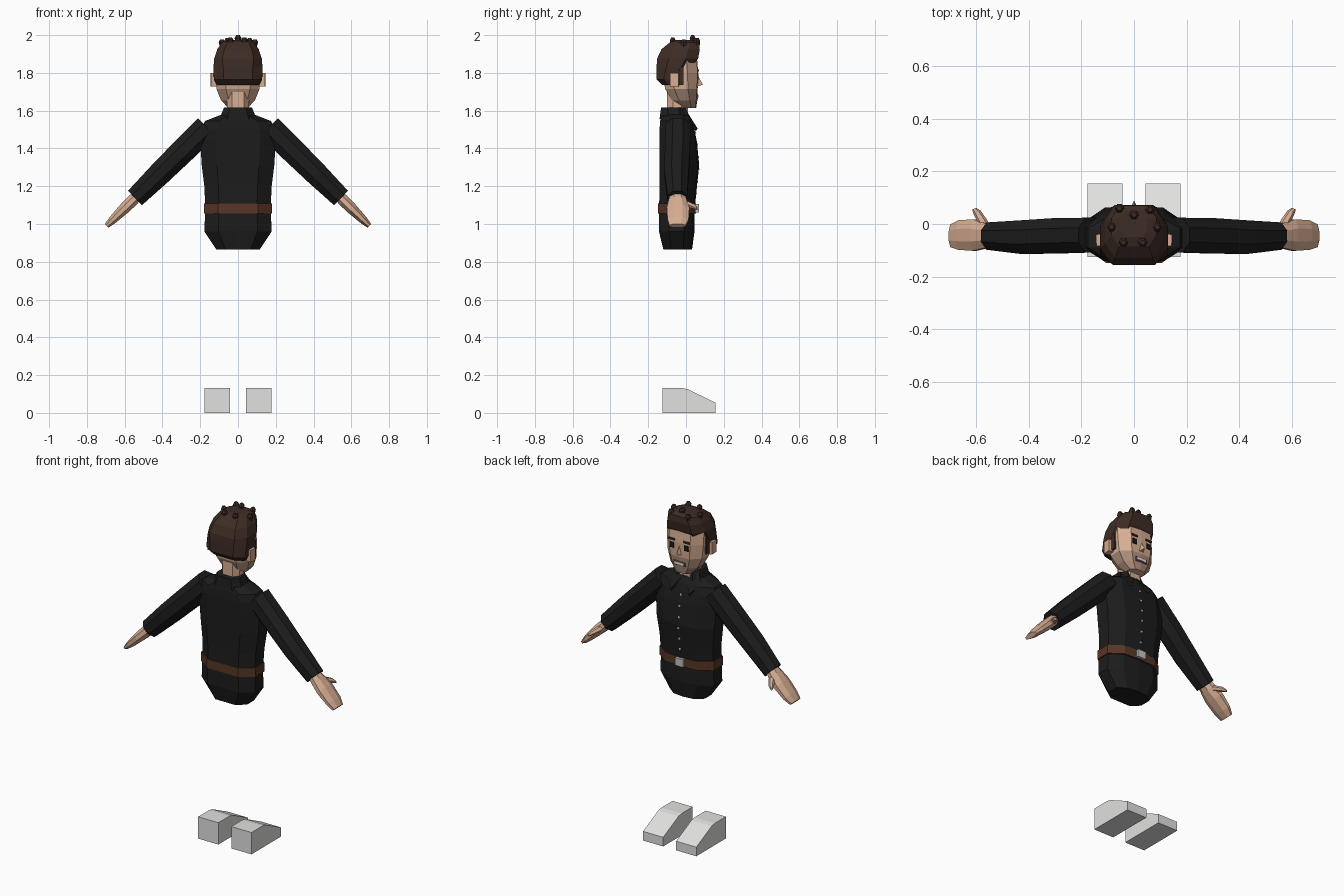
import bpy, bmesh, math
from mathutils import Vector

if "Cube" in bpy.data.objects:
    bpy.data.objects.remove(bpy.data.objects["Cube"])


def material(name, r, g, b):
    m = bpy.data.materials.new(name)
    m.diffuse_color = (r, g, b, 1)
    m.use_nodes = True
    m.node_tree.nodes["Principled BSDF"].inputs["Base Color"].default_value = m.diffuse_color
    return m


SHIRT = material("black_cloth", .012, .012, .012)
LEATHER = material("brown_leather", .095, .037, .019)
SKIN = material("skin", .68, .42, .29)
STUBBLE = material("stubble", .40, .26, .19)
HAIR = material("dark_brown_hair", .048, .025, .018)
GREY = material("light_grey", .75, .75, .74)
METAL = material("metal", .55, .55, .55)
DARK = material("eye_dark", .012, .010, .010)
WHITE = material("white", .85, .85, .82)
LIP = material("lip", .22, .10, .08)


def finish(name, bm, *mats):
    bmesh.ops.recalc_face_normals(bm, faces=bm.faces)
    me = bpy.data.meshes.new(name)
    bm.to_mesh(me)
    bm.free()
    for m in mats:
        me.materials.append(m)
    ob = bpy.data.objects.new(name, me)
    bpy.context.collection.objects.link(ob)
    return ob


def loft(name, rings, *mats):
    """Skin a closed tube through rings with equal point counts."""
    bm = bmesh.new()
    vs = [[bm.verts.new(p) for p in r] for r in rings]
    n = len(vs[0])
    for a, b in zip(vs, vs[1:]):
        for i in range(n):
            j = (i + 1) % n
            bm.faces.new((a[i], a[j], b[j], b[i]))
    bm.faces.new(vs[0])
    bm.faces.new(vs[-1])
    return finish(name, bm, *mats)


def box(name, x, y, z, mat):
    rings = [[(x[0], y[0], k), (x[1], y[0], k), (x[1], y[1], k), (x[0], y[1], k)] for k in z]
    return loft(name, rings, mat)


def section(z, hx, yb, yf, flat=.58, ridge=0.0):
    """Chamfered outline with a centre ridge on the front (+y)."""
    d = yf - yb
    s1, s2 = yb + .28 * d, yb + .70 * d
    f = hx * flat
    return [(-f, yb, z), (f, yb, z), (hx, s1, z), (hx, s2, z), (f, yf - ridge, z),
            (0, yf, z), (-f, yf - ridge, z), (-hx, s2, z), (-hx, s1, z)]


# Torso
torso = [(.865, .115, -.12, .032), (.96, .178, -.143, .045), (1.07, .174, -.143, .045),
         (1.19, .177, -.14, .057), (1.31, .192, -.14, .07), (1.44, .2, -.14, .057),
         (1.50, .198, -.14, .045), (1.545, .175, -.137, .034), (1.58, .085, -.128, .015)]
loft("shirt_torso", [section(*r, ridge=.008) for r in torso], SHIRT)


def front_y(z):
    for a, b in zip(torso, torso[1:]):
        if a[0] <= z <= b[0]:
            return a[3] + (b[3] - a[3]) * (z - a[0]) / (b[0] - a[0])
    return 0


# Belt and buckle
loft("belt", [section(z, .181, -.149, .053, ridge=.006) for z in (1.055, 1.108)], LEATHER)
box("belt_buckle", (-.027, .027), (.045, .068), (1.06, 1.106), METAL)

# Shirt buttons
for i in range(6):
    z = 1.16 + i * .065
    y = front_y(z)
    box("shirt_button", (-.005, .005), (y - .004, y + .004), (z - .005, z + .005), WHITE)

# Collar band and folded tips
loft("collar_band", [section(1.555, .098, -.14, .02), section(1.618, .074, -.132, -.002)], SHIRT)
for s in (-1, 1):
    bm = bmesh.new()
    outline = [(.008, .008, 1.59), (.072, -.025, 1.612), (.098, .005, 1.55), (.06, .062, 1.505)]
    a = [bm.verts.new((s * x, y, z)) for x, y, z in outline]
    b = [bm.verts.new((s * x, y - .01, z - .012)) for x, y, z in outline]
    bm.faces.new(a)
    bm.faces.new(b)
    for i in range(4):
        j = (i + 1) % 4
        bm.faces.new((a[i], a[j], b[j], b[i]))
    finish("collar_tip", bm, SHIRT)

# Arms, hands and thumbs
K = 1 / math.cos(math.pi / 8)


def limb(name, s, stations, mat):
    rings = []
    for t, hn, hy, yc in stations:
        c = Vector((.164 + .713 * t, yc, 1.512 - .70 * t))
        ring = []
        for k in range(8):
            a = math.pi / 8 + k * math.pi / 4
            p = c + Vector((.70, 0, .713)) * hn * K * math.cos(a) + Vector((0, 1, 0)) * hy * K * math.sin(a)
            ring.append((s * p.x, p.y, p.z))
        rings.append(ring)
    loft(name, rings, mat)


for s in (-1, 1):
    limb("sleeve", s, [(0, .068, .066, -.042), (.18, .066, .067, -.045),
                       (.35, .062, .064, -.05), (.535, .053, .052, -.046)], SHIRT)
    limb("hand", s, [(.50, .028, .036, -.045), (.56, .031, .048, -.044), (.62, .029, .06, -.042),
                     (.70, .022, .056, -.042), (.745, .014, .043, -.045)], SKIN)
    tips = [((.560, -.02, 1.115), .017), ((.578, .012, 1.105), .017),
            ((.597, .045, 1.092), .014), ((.608, .058, 1.082), .008)]
    loft("thumb", [[(s * (c[0] + r * math.cos(a)), c[1] - .4 * r * math.cos(a), c[2] + r * math.sin(a))
                    for a in [k * math.pi / 3 for k in range(6)]] for c, r in tips], SKIN)

# Neck and head
loft("neck", [section(z, .057, -.10, .01) for z in (1.56, 1.70)], SKIN)
head = loft("head", [section(1.615, .052, -.03, .054, .6, .004),
                     section(1.655, .09, -.075, .06, .55, .006),
                     section(1.715, .114, -.11, .062, .56, .004),
                     section(1.80, .121, -.125, .065, .58, .003),
                     section(1.88, .121, -.13, .058, .58, .003),
                     section(1.94, .09, -.10, .03, .58, .003)], SKIN, STUBBLE)
for f in head.data.polygons:
    if f.center.z < 1.70 and f.center.y > -.02 and f.normal.z > -.9:
        f.material_index = 1

# Nose
bm = bmesh.new()
v = [bm.verts.new(p) for p in [(-.016, .058, 1.728), (.016, .058, 1.728), (0, .09, 1.738), (0, .06, 1.79)]]
for i, j, k in [(0, 1, 2), (0, 2, 3), (1, 2, 3), (0, 1, 3)]:
    bm.faces.new((v[i], v[j], v[k]))
finish("nose", bm, SKIN)

# Ears, eyes and eyebrows
for s in (-1, 1):
    loft("ear", [[(s * x, y, z) for x, y in [(.11, -.08), (.143, -.085), (.145, -.04), (.11, -.036)]]
                 for z in (1.728, 1.80)], SKIN)
    box("eye", (s * .048 - .013, s * .048 + .013), (.059, .067), (1.762, 1.793), DARK)
    box("eyebrow", (s * .049 - .021, s * .049 + .021), (.060, .069), (1.808, 1.818), HAIR)

# Mouth
box("lips", (-.038, .038), (.056, .064), (1.663, 1.688), LIP)
box("teeth", (-.03, .03), (.058, .066), (1.670, 1.683), WHITE)

# Hair: its front tucks into the head low down and overhangs as a quiff above
loft("hair", [section(1.735, .112, -.125, -.03, .6),
              section(1.765, .128, -.155, -.022, .6),
              section(1.83, .130, -.156, .03, .6),
              section(1.875, .126, -.153, .064, .66),
              section(1.925, .110, -.13, .073, .66),
              section(1.962, .085, -.085, .07, .66),
              section(1.975, .05, -.05, .05, .66)], HAIR)
for s in (-1, 1):
    box("sideburn", (s * .124 - .005, s * .124 + .005), (-.045, -.012), (1.735, 1.83), HAIR)

# Small tufts on the crown
for x, y, z in [(-.055, .06, 1.966), (0, .035, 1.982), (.06, .055, 1.966), (-.084, -.012, 1.96),
                (.088, -.012, 1.96), (-.04, -.07, 1.97), (.033, -.07, 1.97)]:
    loft("hair_tuft", [[(x * (1 + dz) + r * math.cos(k * math.pi / 3), y + r * math.sin(k * math.pi / 3), z + dz)
                        for k in range(6)] for dz, r in [(-.022, .014), (.003, .018), (.018, .009)]], HAIR)

# Boots: wedge profile extruded sideways
wedge = [(-.125, 0), (.155, 0), (.155, .055), (.01, .125), (-.02, .131), (-.125, .131)]
for s in (-1, 1):
    loft("boot", [[(s * x, y, z) for y, z in wedge] for x in (.043, .177)], GREY)
